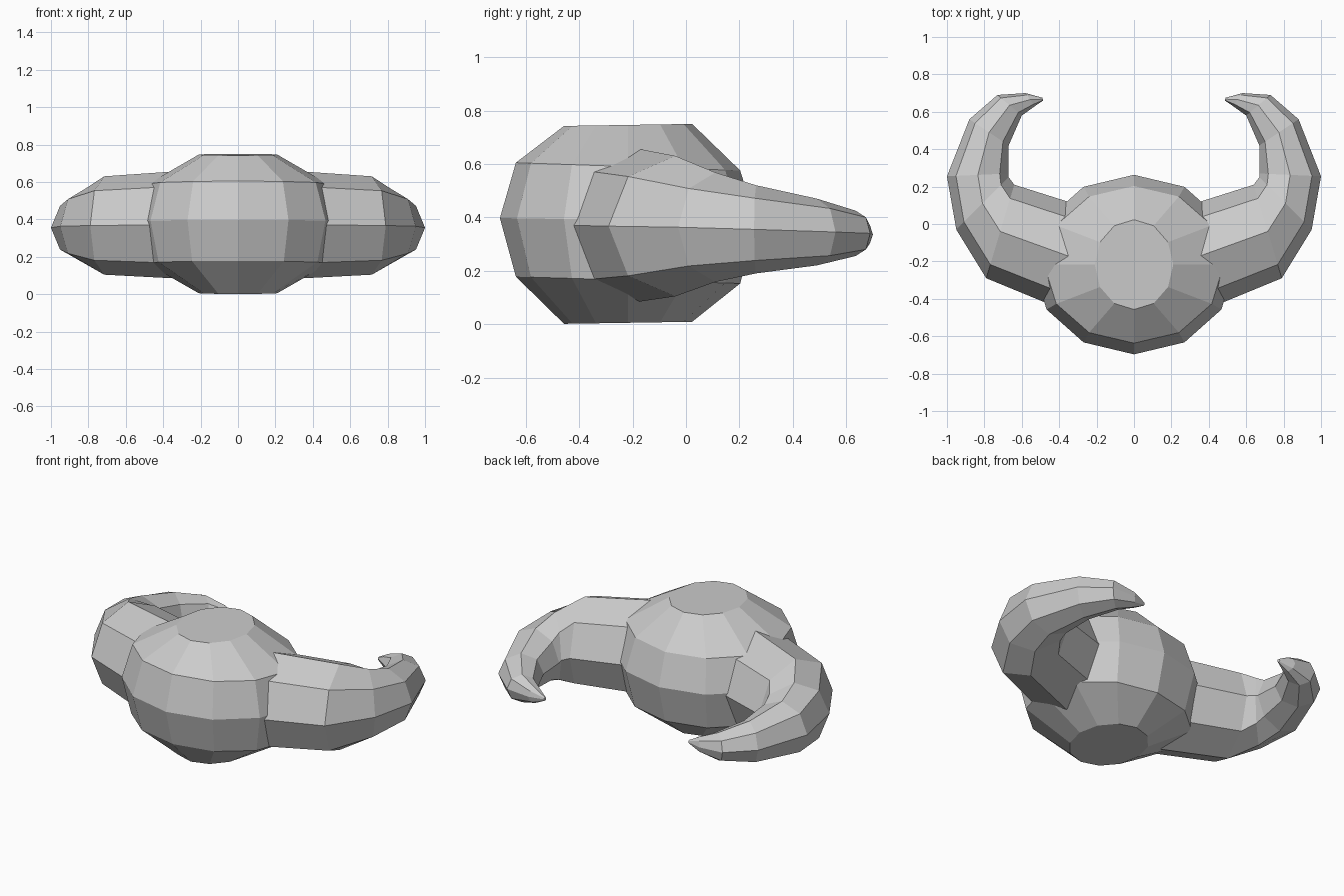
import bpy, bmesh
from math import sin, cos, tau

if "Cube" in bpy.data.objects:
    bpy.data.objects.remove(bpy.data.objects["Cube"])


def loft(name, rings):
    """Skin a list of closed point rings and cap both ends."""
    bm = bmesh.new()
    loops = [[bm.verts.new(p) for p in ring] for ring in rings]
    n = len(loops[0])
    for a, b in zip(loops, loops[1:]):
        for i in range(n):
            j = (i + 1) % n
            bm.faces.new((a[i], a[j], b[j], b[i]))
    bm.faces.new(loops[0])
    bm.faces.new(loops[-1])
    bmesh.ops.recalc_face_normals(bm, faces=bm.faces[:])
    mesh = bpy.data.meshes.new(name)
    bm.to_mesh(mesh)
    bm.free()
    obj = bpy.data.objects.new(name, mesh)
    bpy.context.collection.objects.link(obj)
    return obj


# Round twelve-sided body: x radius, y radius, height, front-to-back slope
CENTRE_Y = -0.217
body_profile = [
    (0.21, 0.24, 0.005, 0.016),
    (0.49, 0.42, 0.165, -0.03),
    (0.54, 0.48, 0.39, -0.015),
    (0.48, 0.42, 0.59, -0.035),
    (0.21, 0.24, 0.746, 0.016),
]
body_rings = []
for rx, ry, z, slope in body_profile:
    ring = []
    for i in range(12):
        a = tau * i / 12
        dy = ry * sin(a)
        ring.append((rx * cos(a), CENTRE_Y + dy, z + slope * dy))
    body_rings.append(ring)
loft("body", body_rings)

# Curved eight-sided horns: outer point, inner point, mid height, half height
horn_stations = [
    ((0.35, -0.47), (0.16, 0.06), 0.370, 0.285),
    ((0.45, -0.43), (0.26, 0.09), 0.370, 0.285),
    ((0.79, -0.29), (0.64, 0.21), 0.367, 0.263),
    ((0.95, -0.03), (0.67, 0.25), 0.363, 0.205),
    ((1.00, 0.255), (0.67, 0.27), 0.355, 0.165),
    ((0.88, 0.56), (0.67, 0.42), 0.345, 0.125),
    ((0.73, 0.69), (0.60, 0.58), 0.340, 0.085),
    ((0.58, 0.70), (0.53, 0.63), 0.336, 0.045),
    ((0.49, 0.675), (0.485, 0.66), 0.334, 0.010),
]
horn_rings = []
for (ox, oy), (ix, iy), z, h in horn_stations:
    ring = []
    for i in range(8):
        a = tau * i / 8
        t = (1 - cos(a)) / 2
        ring.append((ox + (ix - ox) * t, oy + (iy - oy) * t, z + h * sin(a)))
    horn_rings.append(ring)
horns = loft("horns", horn_rings)
mirror = horns.modifiers.new("mirror", 'MIRROR')
mirror.use_clip = False
mirror.use_mirror_merge = False
